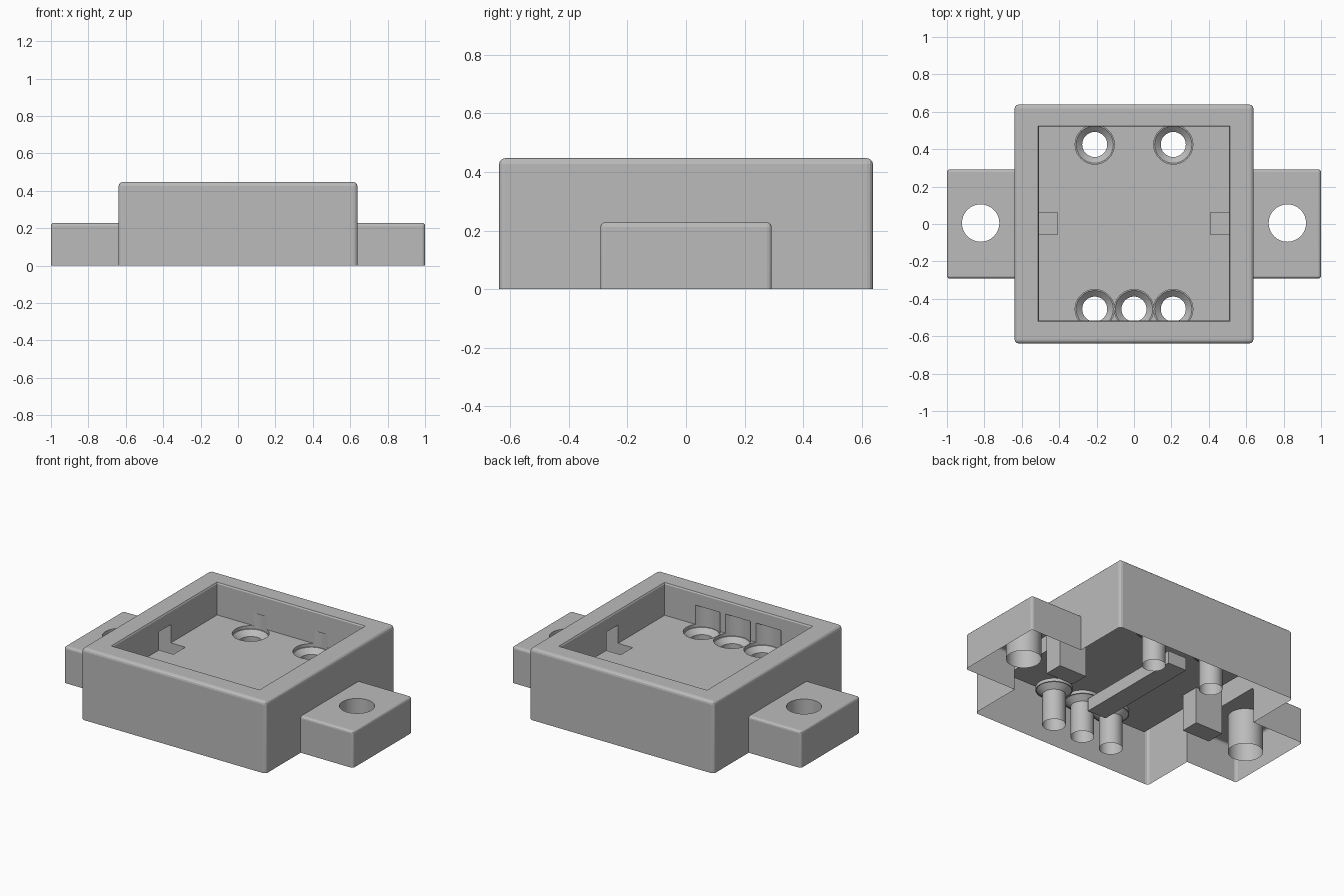
import bpy, bmesh
from mathutils import Matrix, Vector

if "Cube" in bpy.data.objects:
    bpy.data.objects.remove(bpy.data.objects["Cube"], do_unlink=True)

grey = bpy.data.materials.new("plain_grey")
grey.use_nodes = True
colour = (0.5, 0.5, 0.5, 1)
grey.diffuse_color = colour
grey.node_tree.nodes["Principled BSDF"].inputs["Base Color"].default_value = colour


def make(name, bm):
    bmesh.ops.recalc_face_normals(bm, faces=bm.faces)
    mesh = bpy.data.meshes.new(name)
    bm.to_mesh(mesh)
    bm.free()
    mesh.materials.append(grey)
    ob = bpy.data.objects.new(name, mesh)
    bpy.context.collection.objects.link(ob)
    return ob


def box(name, low, high, bevel=0, flare=0):
    low, high = Vector(low), Vector(high)
    bm = bmesh.new()
    bmesh.ops.create_cube(bm, size=1, matrix=Matrix.Translation((low + high) / 2)
                          @ Matrix.Diagonal((*(high - low), 1)))
    for v in bm.verts:
        if v.co.z > low.z + 0.001:
            v.co.x += flare if v.co.x > 0 else -flare
            v.co.y += flare if v.co.y > 0 else -flare
    if bevel:
        edges = [e for e in bm.edges if max(v.co.z for v in e.verts) > low.z + 0.01]
        bmesh.ops.bevel(bm, geom=edges, offset=bevel, segments=3, profile=0.5, affect='EDGES')
    return make(name, bm)


def cylinder(name, x, y, low, high, r_low, r_high=None):
    bm = bmesh.new()
    bmesh.ops.create_cone(bm, cap_ends=True, segments=32, radius1=r_low, radius2=r_high or r_low,
                          depth=high - low, matrix=Matrix.Translation((x, y, (low + high) / 2)))
    return make(name, bm)


def combine(target, tool, operation='DIFFERENCE'):
    mod = target.modifiers.new("cut", 'BOOLEAN')
    mod.operation, mod.solver, mod.object = operation, 'EXACT', tool
    bpy.context.view_layer.update()
    graph = bpy.context.evaluated_depsgraph_get()
    mesh = bpy.data.meshes.new_from_object(target.evaluated_get(graph))
    target.modifiers.clear()
    target.data = mesh
    bpy.data.objects.remove(tool, do_unlink=True)


# Rounded case and mounting ears
LOW = -0.05
FLOOR = 0.245
case = box("case", (-0.638, -0.638, LOW), (0.638, 0.638, 0.447), 0.02)
for s in (-1, 1):
    xs = sorted((s * 0.55, s))
    combine(case, box("ear", (xs[0], -0.292, LOW), (xs[1], 0.292, 0.228), 0.015), 'UNION')

# Open tray with a softened rim
combine(case, box("tray", (-0.508, -0.515, FLOOR), (0.508, 0.52, 0.6)))
combine(case, box("tray_rim", (-0.508, -0.515, 0.439), (0.508, 0.52, 0.455), flare=0.01))

# Screw holes and side latch pockets
for s in (-1, 1):
    combine(case, cylinder("screw_hole", s * 0.82, 0.005, -0.2, 0.5, 0.1))
    xs = sorted((s * 0.408, s * 0.6))
    combine(case, box("latch", (xs[0], -0.055, 0.015), (xs[1], 0.062, 0.36)))

# Pin holes, each widened where it meets the tray
holes = [(-0.21, 0.425), (0.21, 0.425), (-0.21, -0.455), (0, -0.455), (0.21, -0.455)]
for x, y in holes:
    top = 0.325 if y > 0 else 0.365
    combine(case, cylinder("seat", x, y, FLOOR - 0.02, top, 0.105))
    combine(case, cylinder("seat_cone", x, y, FLOOR - 0.05, FLOOR - 0.015, 0.067, 0.105))
    combine(case, cylinder("pin_hole", x, y, -0.2, FLOOR, 0.067))

# Wire channel hidden under the tray
combine(case, box("channel", (-0.1, -0.37, 0.12), (0.03, 0.34, 0.2)))

# The underside is left open
bm = bmesh.new()
bm.from_mesh(case.data)
bmesh.ops.bisect_plane(bm, geom=bm.verts[:] + bm.edges[:] + bm.faces[:], dist=1e-5,
                       plane_co=(0, 0, 0), plane_no=(0, 0, 1), clear_inner=True)
bm.to_mesh(case.data)
bm.free()

bpy.ops.object.select_all(action='DESELECT')
case.select_set(True)
bpy.context.view_layer.objects.active = case
bpy.ops.object.shade_smooth_by_angle(angle=0.25)
